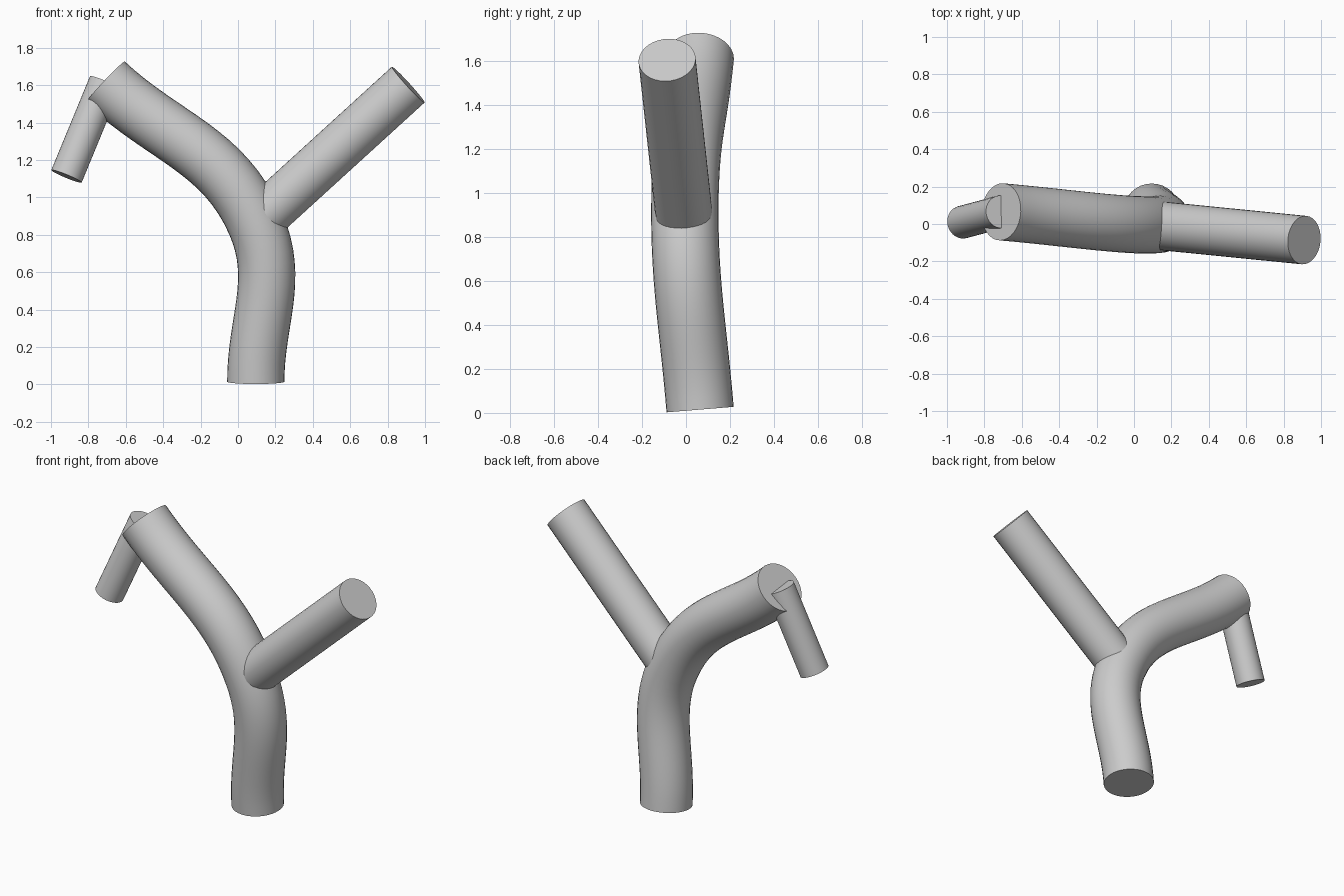
import bpy

if "Cube" in bpy.data.objects:
    bpy.data.objects.remove(bpy.data.objects["Cube"])


def tube(name, points, radius):
    """Round capped tube swept along an automatically smoothed curve."""
    curve = bpy.data.curves.new(name, 'CURVE')
    curve.dimensions = '3D'
    curve.resolution_u = 16
    curve.bevel_depth = radius
    curve.bevel_resolution = 14
    curve.use_fill_caps = True
    spline = curve.splines.new('BEZIER')
    spline.bezier_points.add(len(points) - 1)
    for bp, co in zip(spline.bezier_points, points):
        bp.co = co
        bp.handle_left_type = bp.handle_right_type = 'AUTO'
    obj = bpy.data.objects.new(name, curve)
    bpy.context.collection.objects.link(obj)
    bpy.ops.object.select_all(action='DESELECT')
    bpy.context.view_layer.objects.active = obj
    obj.select_set(True)
    bpy.ops.object.convert(target='MESH')
    bpy.ops.object.shade_smooth_by_angle()
    return bpy.context.object


base = (0.095, 0.064, 0.015)
fork = (0.095, -0.005, 0.86)
tip = (-0.71, 0.065, 1.615)

# Bent trunk, straight side branch at the fork, short twig hanging from the tip
tube("trunk", [base, fork, tip], 0.153)
tube("side_branch", [fork, (0.91, -0.086, 1.603)], 0.130)
tube("twig", [tip, (-0.917, 0.01, 1.113)], 0.088)
